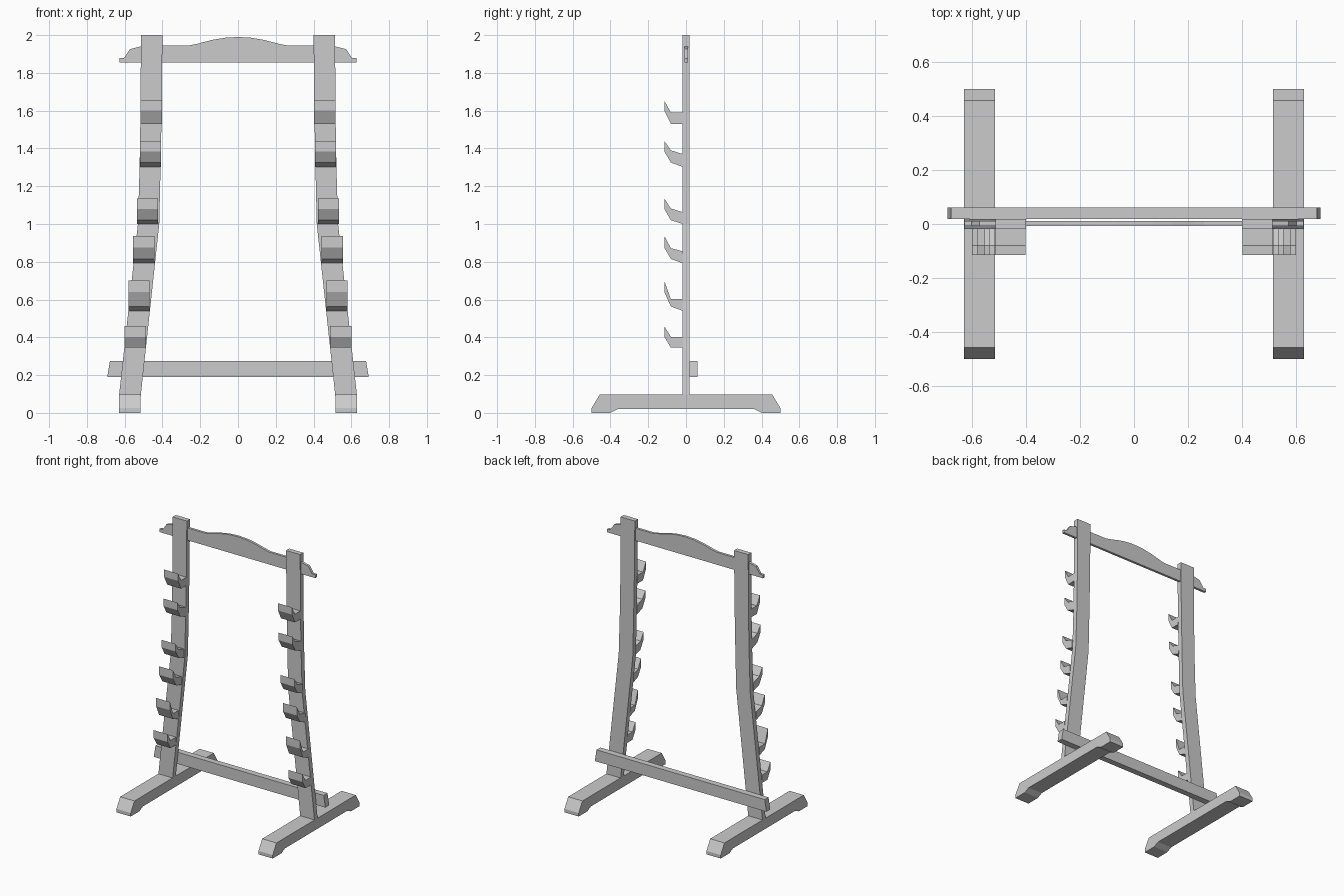
import bpy, bmesh

if "Cube" in bpy.data.objects:
    bpy.data.objects.remove(bpy.data.objects["Cube"])


def prism(name, profile, lo, hi, axis):
    """Extrude a flat outline along x (outline is y,z) or y (outline is x,z)."""
    bm = bmesh.new()

    def point(p, d):
        return (d, p[0], p[1]) if axis == "x" else (p[0], d, p[1])

    face = bm.faces.new([bm.verts.new(point(p, lo)) for p in profile])
    ext = bmesh.ops.extrude_face_region(bm, geom=[face])
    step = (hi - lo, 0, 0) if axis == "x" else (0, hi - lo, 0)
    verts = [g for g in ext["geom"] if isinstance(g, bmesh.types.BMVert)]
    bmesh.ops.translate(bm, verts=verts, vec=step)
    bmesh.ops.recalc_face_normals(bm, faces=bm.faces[:])
    mesh = bpy.data.meshes.new(name)
    bm.to_mesh(mesh)
    bm.free()
    ob = bpy.data.objects.new(name, mesh)
    bpy.context.collection.objects.link(ob)
    return ob


def mirrored(ob):
    ob.modifiers.new("mirror_x", "MIRROR").use_axis[0] = True
    return ob


def symmetric(half):
    """Complete an outline with its reflection about the first axis."""
    return half + [(-u, v) for u, v in reversed(half) if u != 0]


# Feet with sloped ends and a relieved underside
foot = symmetric([(0.36, 0.02), (0.40, 0), (0.5, 0), (0.5, 0.025), (0.457, 0.097)])
mirrored(prism("foot", foot, 0.515, 0.63, "x"))

# Upright posts, leaning inward then straightening
outer = [(0.63, 0.09), (0.53, 1.0), (0.521, 1.3), (0.516, 1.6), (0.514, 2.0)]
inner = [(0.40, 2.0), (0.404, 1.6), (0.41, 1.3), (0.417, 1.0), (0.515, 0.09)]
mirrored(prism("post", outer + inner, -0.018, 0.018, "y"))

# Hooks: outer x, then heights of tip, tip base, elbow, root bottom, root top, seat
hooks = [
    (0.515, 1.653, 1.60, 1.53, 1.53, 1.59, 1.59),
    (0.52, 1.44, 1.385, 1.325, 1.302, 1.37, 1.39),
    (0.535, 1.135, 1.08, 1.02, 1.0, 1.062, 1.082),
    (0.555, 0.937, 0.875, 0.815, 0.792, 0.855, 0.872),
    (0.58, 0.70, 0.64, 0.563, 0.54, 0.602, 0.602),
    (0.60, 0.46, 0.403, 0.345, 0.345, 0.402, 0.402),
]
for i, (x, tip, base, elbow, bottom, top, seat) in enumerate(hooks):
    outline = [(-0.115, tip), (-0.115, base), (-0.08, elbow),
               (-0.016, bottom), (-0.016, top), (-0.08, seat)]
    mirrored(prism(f"hook_{i + 1}", outline, x - 0.112, x, "x"))

# Lower back rail with slanted ends
prism("lower_rail", symmetric([(0.692, 0.19), (0.678, 0.275)]), 0.018, 0.062, "y")

# Decorative top beam with stepped ends and a swelling centre
beam = symmetric([(0.628, 1.855), (0.628, 1.879), (0.603, 1.88), (0.572, 1.926),
                  (0.515, 1.94), (0.50, 1.945), (0.26, 1.945), (0.22, 1.953),
                  (0.14, 1.974), (0.07, 1.986), (0, 1.99)])
prism("top_beam", beam, -0.007, 0.011, "y")
